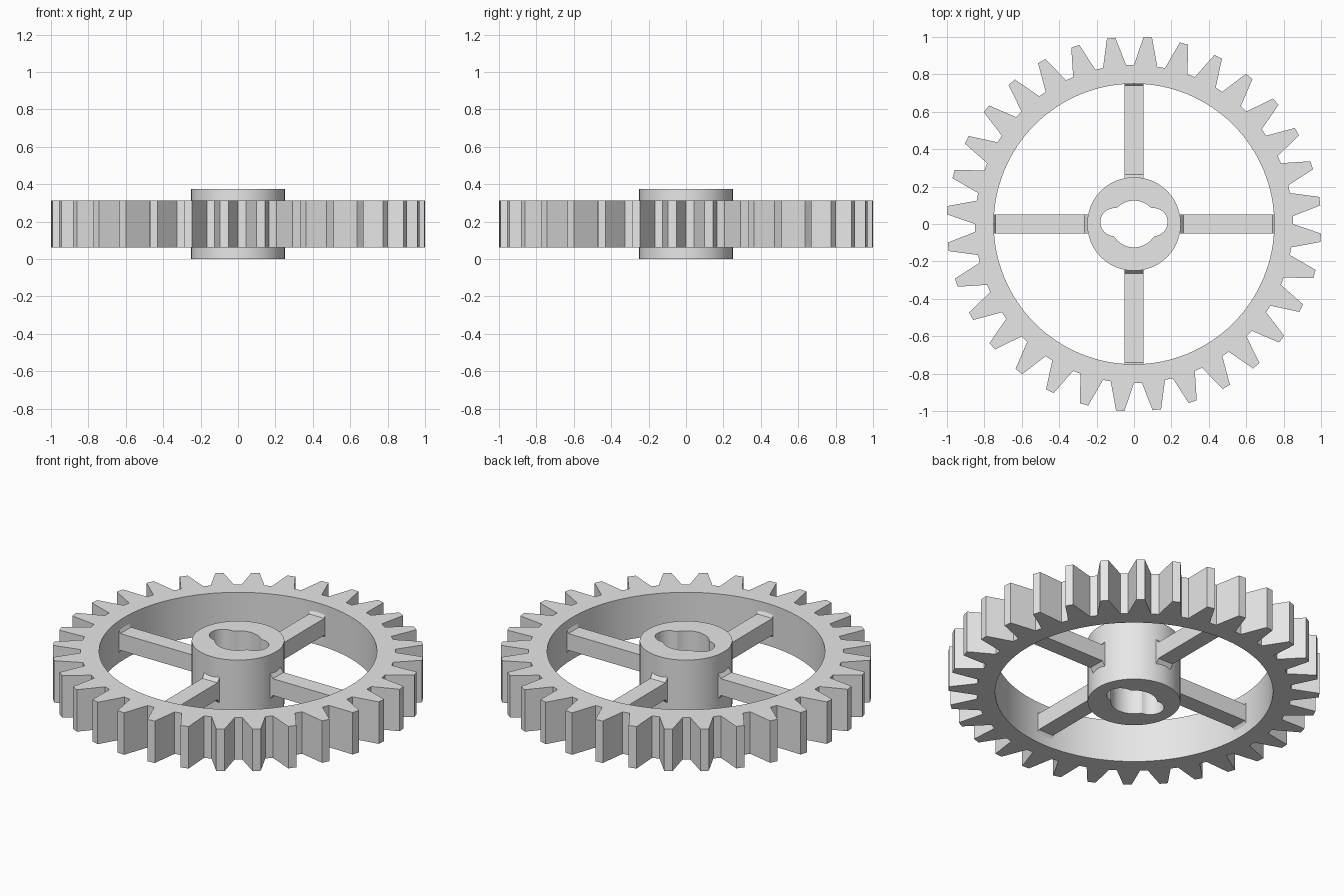
import bpy, bmesh, math
from mathutils import Matrix, Vector

cube = bpy.data.objects.get("Cube")
if cube:
    bpy.data.objects.remove(cube, do_unlink=True)

grey = bpy.data.materials.new("plain_grey")
grey.use_nodes = True
grey.diffuse_color = (0.8, 0.8, 0.8, 1)
grey.node_tree.nodes["Principled BSDF"].inputs["Base Color"].default_value = (0.8, 0.8, 0.8, 1)

TEETH = 32
MID_Z = 0.1875


def finish(bm, name):
    bmesh.ops.recalc_face_normals(bm, faces=bm.faces)
    mesh = bpy.data.meshes.new(name)
    bm.to_mesh(mesh)
    bm.free()
    mesh.materials.append(grey)
    obj = bpy.data.objects.new(name, mesh)
    bpy.context.collection.objects.link(obj)
    bpy.ops.object.select_all(action='DESELECT')
    obj.select_set(True)
    bpy.context.view_layer.objects.active = obj
    bpy.ops.object.shade_smooth_by_angle(angle=math.radians(15))
    return obj


def polar(r, a):
    return r * math.cos(a), r * math.sin(a)


def ring(name, outer, inner, half_height):
    """Prism between two outlines that have the same number of points."""
    bm = bmesh.new()
    loops = [[bm.verts.new((x, y, MID_Z + s * half_height)) for x, y in line]
             for line, s in ((outer, -1), (outer, 1), (inner, 1), (inner, -1))]
    n = len(outer)
    for k in range(4):
        a, b = loops[k], loops[(k + 1) % 4]
        for i in range(n):
            j = (i + 1) % n
            bm.faces.new((a[i], a[j], b[j], b[i]))
    return finish(bm, name)


# Toothed rim: each pitch is a flat valley followed by a tapered tooth
pitch = math.tau / TEETH
tooth = ((0.85, 0), (0.85, 0.25), (1.001, 0.51), (1.001, 0.74))
outer = [polar(r, (i + f) * pitch) for i in range(TEETH) for r, f in tooth]
inner = [polar(0.75, i * pitch / 4) for i in range(TEETH * 4)]
ring("toothed_rim", outer, inner, 0.125)


# Hub: round bore with a rounded key slot on each side
def bore_radius(a):
    u = Vector(polar(1, a))
    r = 0.125
    for side in (-1, 1):
        c = Vector((side * 0.105, 0.01))
        along = c.dot(u)
        d = 0.075 ** 2 - c.length_squared + along ** 2
        if along > 0 and d > 0:
            r = max(r, along + math.sqrt(d))
    return r


SEG = 96
angles = [i * math.tau / SEG for i in range(SEG)]
ring("hub", [polar(0.25, a) for a in angles],
     [polar(bore_radius(a), a) for a in angles], MID_Z)

# Spokes: square bars that flare up and down where they meet hub and rim
stations = ((0.246, 0.075), (0.265, 0.05), (0.74, 0.05), (0.753, 0.075))
for k, side in enumerate(("left", "back", "right", "front")):
    bm = bmesh.new()
    rows = [[bm.verts.new((r, y * 0.05, MID_Z + z * h))
             for y, z in ((-1, -1), (1, -1), (1, 1), (-1, 1))] for r, h in stations]
    for a, b in zip(rows, rows[1:]):
        for i in range(4):
            j = (i + 1) % 4
            bm.faces.new((a[i], a[j], b[j], b[i]))
    bm.faces.new(rows[0])
    bm.faces.new(rows[-1])
    bm.transform(Matrix.Rotation(k * math.pi / 2, 4, 'Z'))
    finish(bm, side + "_spoke")
